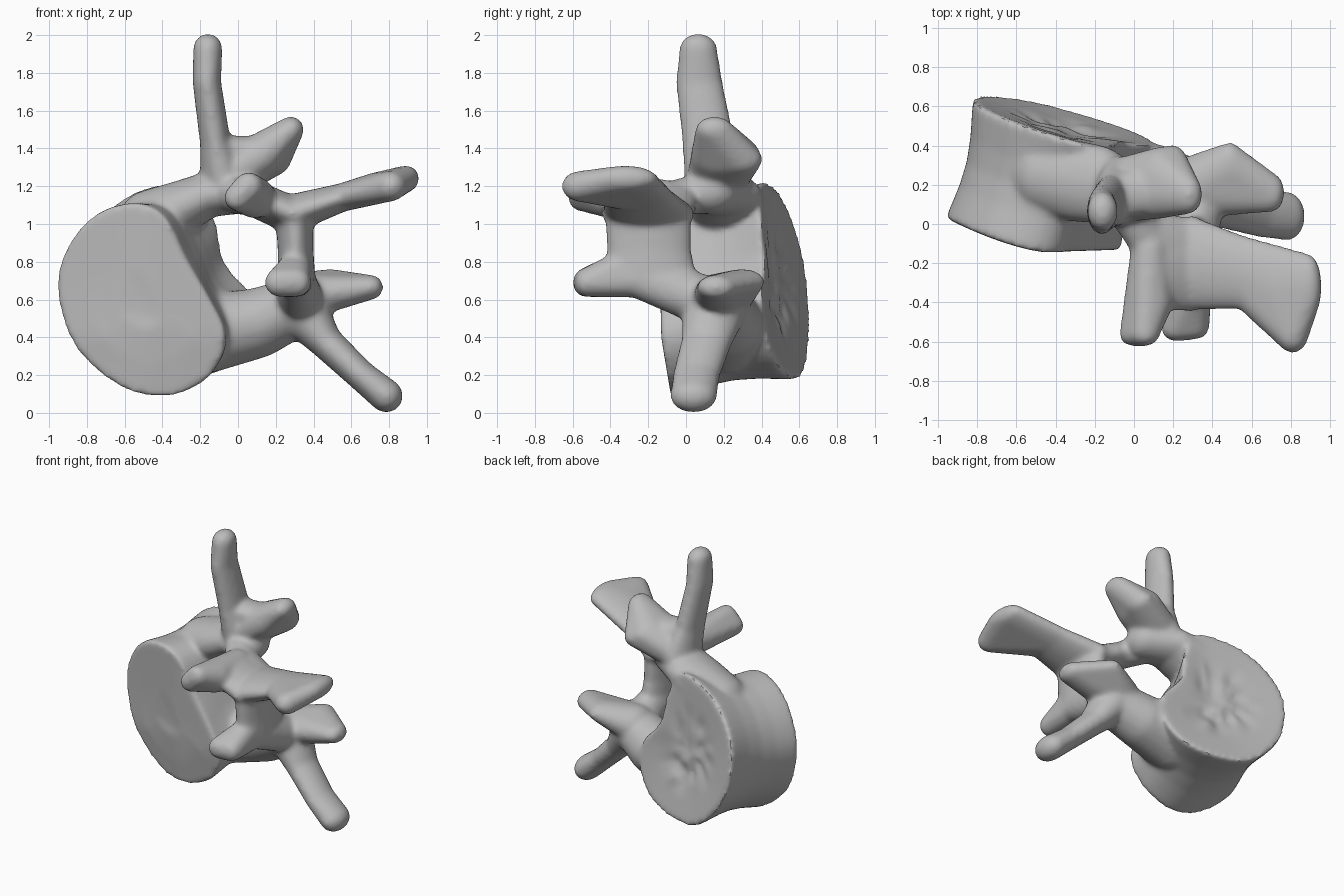
import bpy, bmesh, math
from mathutils import Vector, Matrix, noise

cube = bpy.data.objects.get("Cube")
if cube:
    bpy.data.objects.remove(cube, do_unlink=True)

bm = bmesh.new()


def limb(*stations, window=2):
    """Hull neighbouring ellipsoids; station = x, y, z, radius, depth radius."""
    for i in range(len(stations) - window + 1):
        part = bmesh.new()
        for x, y, z, r, ry in stations[i:i + window]:
            place = Matrix.Translation((x, y, z)) @ Matrix.Diagonal((r, ry, r, 1))
            bmesh.ops.create_uvsphere(part, u_segments=20, v_segments=12, radius=1, matrix=place)
        hull = bmesh.ops.convex_hull(part, input=part.verts)
        junk = {g for g in hull["geom_interior"] if isinstance(g, bmesh.types.BMVert)}
        bmesh.ops.delete(part, geom=list(junk), context='VERTS')
        add(part)


def add(part):
    """Copy a finished part into the shared mesh."""
    bmesh.ops.recalc_face_normals(part, faces=part.faces)
    mesh = bpy.data.meshes.new("temporary")
    part.to_mesh(mesh)
    part.free()
    bm.from_mesh(mesh)
    bpy.data.meshes.remove(mesh)


def smooth_loop(points, steps=4):
    """Closed Catmull-Rom loop through the outline points."""
    pts, out = [Vector(p) for p in points], []
    n = len(pts)
    for i in range(n):
        a, b, c, d = (pts[(i + k) % n] for k in (-1, 0, 1, 2))
        for s in range(steps):
            t = s / steps
            out.append(0.5 * (2 * b + (c - a) * t + (2 * a - 5 * b + 4 * c - d) * t * t
                              + (3 * b - a - 3 * c + d) * t ** 3))
    return out


# Drum-shaped body between two different end outlines, with a narrowed waist
front_outline = smooth_loop([(-.96, .65), (-.905, .88), (-.75, 1.055), (-.55, 1.11), (-.39, 1.04),
                             (-.28, .82), (-.15, .6), (-.07, .42), (-.1, .27), (-.21, .145),
                             (-.4, .085), (-.63, .14), (-.865, .35)])
back_outline = smooth_loop([(-.82, .7), (-.785, .93), (-.64, 1.11), (-.44, 1.205), (-.22, 1.21),
                            (-.11, 1), (-.07, .8), (.08, .62), (.09, .4), (-.05, .24),
                            (-.3, .18), (-.53, .22), (-.745, .44)])
front_centre, back_centre = Vector((-.52, .6)), Vector((-.36, .68))


def plate_y(p, t):
    front = -.137 + .43 * max(0, -.45 - p.x) ** 1.4 - .02 * (p.y - .6) + .15 * max(0, .4 - p.y)
    back = .56 - .28 * (p.x + .5) - .147 * (p.y - .65)
    return front + (back - front) * t


def body_ring(part, t, scale, dent=0.0, rough=0.0):
    ring = []
    centre = front_centre.lerp(back_centre, t)
    for f, b in zip(front_outline, back_outline):
        q = centre + (f.lerp(b, t) - centre) * scale
        y = plate_y(q, t) + dent + rough * noise.noise(Vector((q.x, q.y, 0)) * 14)
        ring.append(part.verts.new((q.x, y, q.y)))
    return ring


body = bmesh.new()
rings = [body_ring(body, 0, s, .012 * (1 - s)) for s in (.3, .65, .93)]
rings += [body_ring(body, t, 1 - .08 * math.sin(math.pi * t) ** 1.3)
          for t in (0, .06, .15, .3, .5, .7, .85, .94, 1)]
rings += [body_ring(body, 1, s, d, r)
          for s, d, r in ((.93, 0, 0), (.65, -.015, 0), (.45, -.03, .02), (.3, -.04, .04), (.15, -.04, .04))]
for a, b in zip(rings, rings[1:]):
    for i in range(len(a)):
        j = (i + 1) % len(a)
        body.faces.new((a[i], a[j], b[j], b[i]))
body.faces.new(rings[0])
body.faces.new(rings[-1])
add(body)

# Upper pedicle, transverse process and superior facet
limb((-.47, .25, 1.02, .16, .2), (-.3, .22, 1.09, .14, .21), (-.16, .2, 1.155, .12, .2),
     (.02, .13, 1.175, .12, .15))
limb((-.08, .17, 1.24, .12, .18), (-.12, .12, 1.43, .082, .14),
     (-.165, .07, 1.75, .076, .125), (-.16, .065, 1.93, .078, .1))
limb((-.1, .14, 1.4, .07, .12), (.1, .17, 1.4, .065, .11))
limb((-.03, .18, 1.27, .13, .17), (.13, .21, 1.36, .12, .185),
     (.28, .15, 1.5, .07, .1), (.2, .29, 1.34, .08, .115), window=4)

# Lower pedicle, transverse process and superior facet
limb((-.17, .21, .42, .21, .22), (.1, .21, .475, .185, .2), (.33, .15, .57, .15, .17))
limb((.34, .15, .54, .14, .17), (.46, .11, .38, .09, .135),
     (.65, .055, .2, .08, .125), (.785, .04, .09, .089, .125))
limb((.3, .19, .61, .13, .16), (.705, .16, .665, .065, .1), (.49, .3, .695, .067, .12), window=3)

# Arch closing the canal
limb((-.05, .12, 1.17, .11, .13), (.08, -.08, 1.13, .09, .15), (.3, -.2, 1.04, .1, .23),
     (.305, -.195, .86, .095, .225), (.31, -.18, .71, .1, .24), (.33, .12, .58, .13, .14))
limb((.07, -.24, 1.15, .09, .2), (.3, -.2, 1.05, .09, .25))

# Inferior facets with broad, blunt ends
limb((.08, -.15, 1.14, .1, .14), (.09, -.4, 1.14, .11, .1),
     (-.005, -.565, 1.14, .07, .06), (.055, -.565, 1.2, .075, .06), window=4)
limb((.31, -.15, .71, .1, .15), (.3, -.35, .76, .09, .1),
     (.215, -.54, .69, .075, .06), (.31, -.53, .69, .075, .06), window=4)

# Spinous blade
limb((.3, -.2, 1.06, .1, .24), (.55, -.245, 1.14, .075, .19))
limb((.55, -.245, 1.14, .075, .19), (.72, -.33, 1.2, .07, .21),
     (.81, -.57, 1.2, .08, .09), (.89, -.32, 1.24, .07, .17), window=4)

mesh = bpy.data.meshes.new("vertebra")
bm.to_mesh(mesh)
bm.free()
bone = bpy.data.objects.new("vertebra", mesh)
bpy.context.collection.objects.link(bone)

# Fuse the parts and soften the joins
remesh = bone.modifiers.new("fuse", 'REMESH')
remesh.mode = 'VOXEL'
remesh.voxel_size = .016
soften = bone.modifiers.new("soften", 'SMOOTH')
soften.factor = .5
soften.iterations = 12
graph = bpy.context.evaluated_depsgraph_get()
fused = bpy.data.meshes.new_from_object(bone.evaluated_get(graph))
bone.modifiers.clear()
bone.data = fused
bpy.data.meshes.remove(mesh)
fused.name = "vertebra"

# Plain grey bone
grey = bpy.data.materials.new("bone grey")
grey.use_nodes = True
colour = (.5, .5, .5, 1)
grey.diffuse_color = colour
grey.node_tree.nodes["Principled BSDF"].inputs["Base Color"].default_value = colour
fused.materials.clear()
fused.materials.append(grey)

bpy.context.view_layer.objects.active = bone
bone.select_set(True)
bpy.ops.object.shade_smooth_by_angle(angle=math.radians(40))
